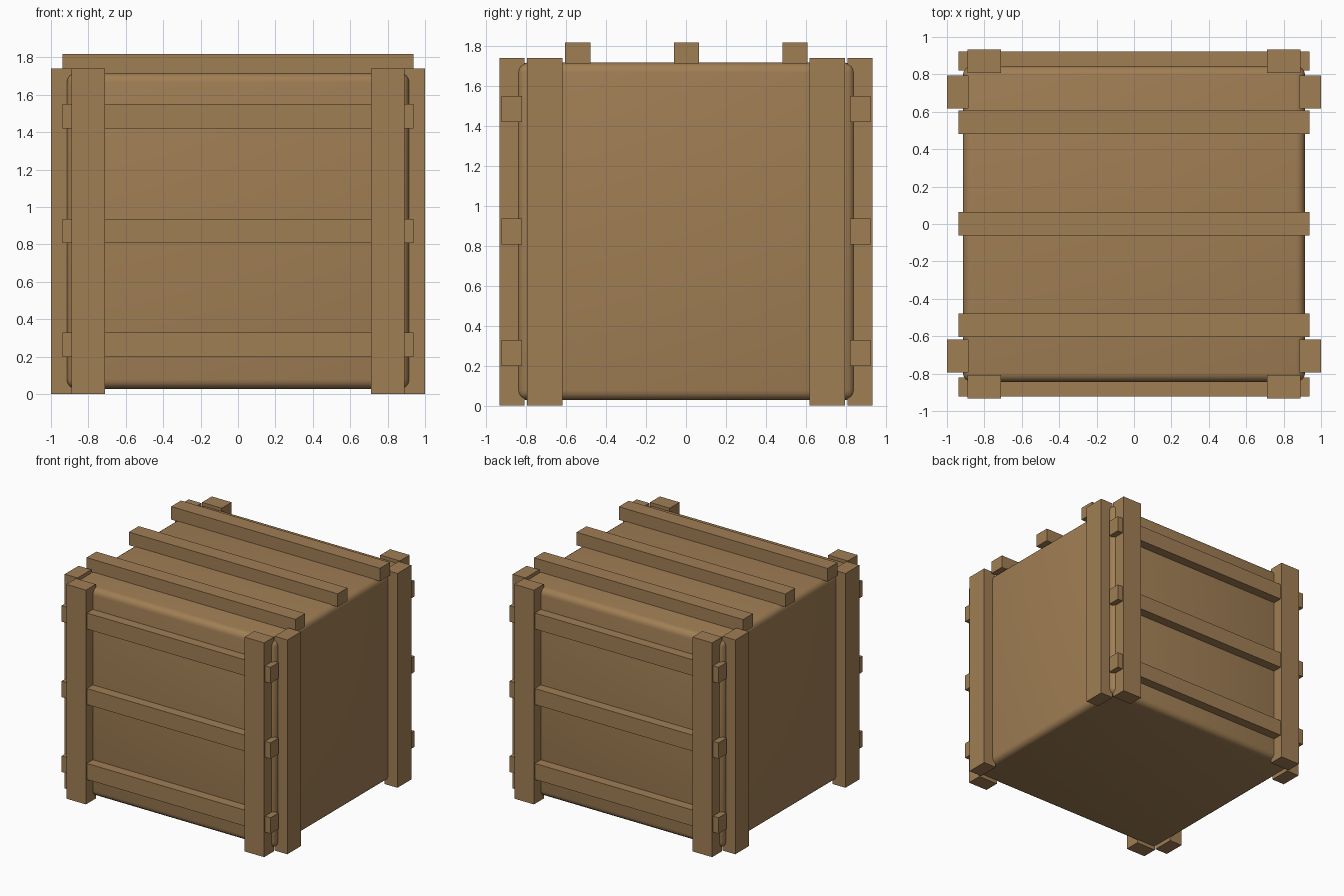
import bpy
import math

if "Cube" in bpy.data.objects:
    bpy.data.objects.remove(bpy.data.objects["Cube"])

wood = bpy.data.materials.new("brown wood")
wood.diffuse_color = (0.352, 0.209, 0.089, 1)
wood.use_nodes = True
wood.node_tree.nodes["Principled BSDF"].inputs["Base Color"].default_value = wood.diffuse_color


def box(name, x, y, z):
    """Box from (min, max) ranges on each axis."""
    bpy.ops.mesh.primitive_cube_add(size=1, location=[sum(r) / 2 for r in (x, y, z)])
    ob = bpy.context.object
    ob.name = name
    ob.scale = [r[1] - r[0] for r in (x, y, z)]
    bpy.ops.object.transform_apply(location=False, rotation=False, scale=True)
    ob.data.materials.append(wood)
    return ob


def mirrored(lo, hi, side):
    """Range on the positive or negative side of an axis."""
    return (lo, hi) if side > 0 else (-hi, -lo)


# Crate body with softly rounded edges
body = box("crate_body", (-0.915, 0.915), (-0.845, 0.845), (0.028, 1.716))
bevel = body.modifiers.new("rounded edges", 'BEVEL')
bevel.width = 0.05
bevel.segments = 4
bpy.ops.object.modifier_apply(modifier=bevel.name)
bpy.ops.object.shade_smooth_by_angle(angle=math.radians(40))

# Upright corner posts on all four sides
for sx in (-1, 1):
    for sy in (-1, 1):
        tag = ("left" if sx < 0 else "right") + ("_front" if sy < 0 else "_back")
        box("face_post_" + tag, mirrored(0.712, 0.889, sx), mirrored(0.808, 0.934, sy), (0, 1.74))
        box("side_post_" + tag, mirrored(0.885, 1.0, sx), mirrored(0.618, 0.795, sy), (0, 1.74))

# Horizontal rails on the front and back
for sy, face in ((-1, "front"), (1, "back")):
    for i, z in enumerate((0.264, 0.872, 1.485)):
        box(f"{face}_rail_{i + 1}", (-0.938, 0.938), mirrored(0.82, 0.923, sy), (z - 0.065, z + 0.065))

# Slats across the lid
for i, y in enumerate((-0.541, 0.002, 0.545)):
    box(f"lid_slat_{i + 1}", (-0.938, 0.938), (y - 0.063, y + 0.063), (1.712, 1.818))
